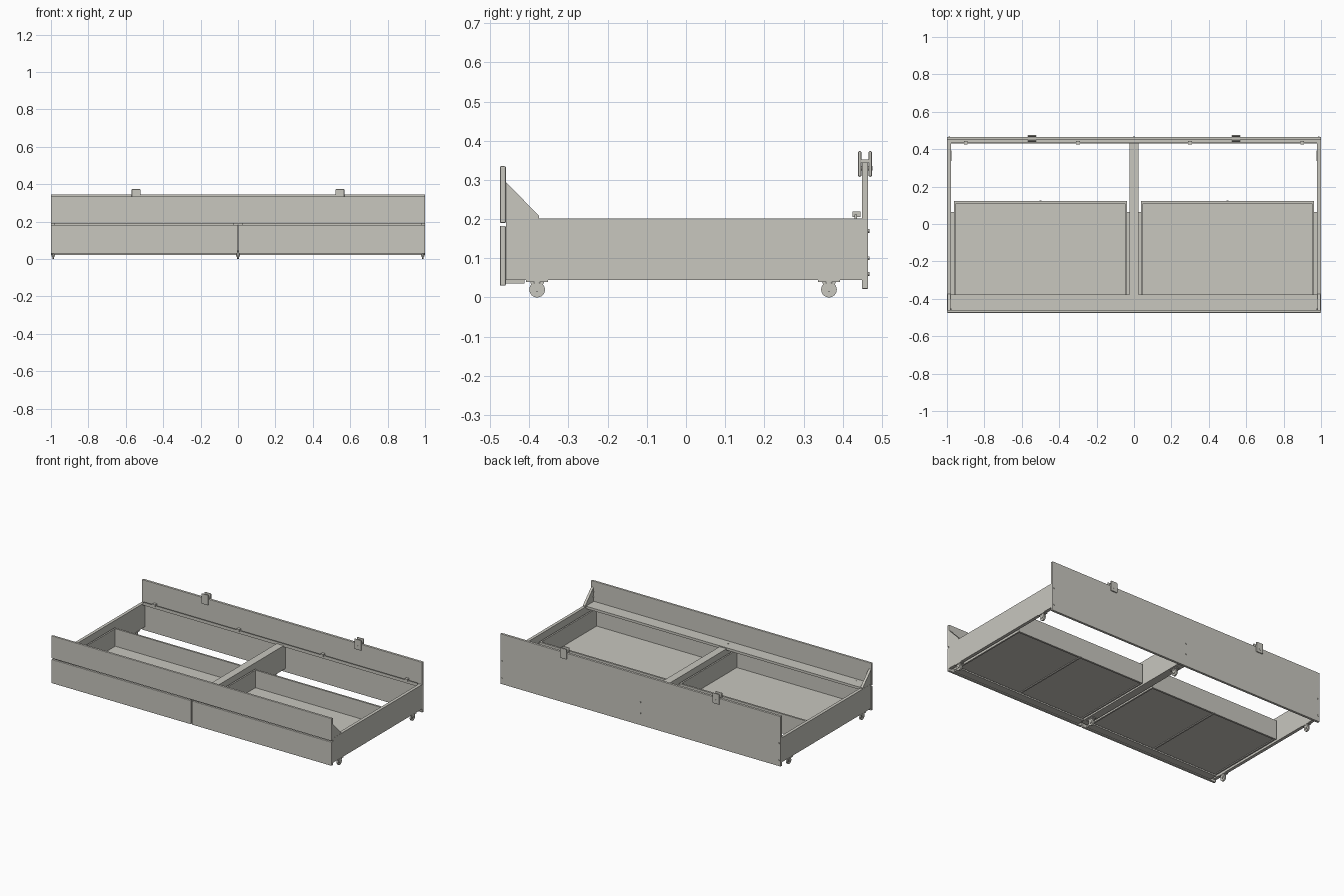
import bpy, bmesh, math
from mathutils import Matrix, Vector

cube = bpy.data.objects.get("Cube")
if cube:
    bpy.data.objects.remove(cube, do_unlink=True)

mat = bpy.data.materials.new("warm_grey")
mat.use_nodes = True
GREY = (0.58, 0.57, 0.52, 1)
mat.diffuse_color = GREY
mat.node_tree.nodes["Principled BSDF"].inputs["Base Color"].default_value = GREY


def finish(name, bm, bevel=0, smooth=False):
    bmesh.ops.recalc_face_normals(bm, faces=bm.faces[:])
    mesh = bpy.data.meshes.new(name)
    bm.to_mesh(mesh)
    bm.free()
    mesh.materials.append(mat)
    ob = bpy.data.objects.new(name, mesh)
    bpy.context.collection.objects.link(ob)
    if bevel:
        mod = ob.modifiers.new("soft_edges", "BEVEL")
        mod.width = bevel
        mod.segments = 2
    if smooth:
        bpy.ops.object.select_all(action="DESELECT")
        ob.select_set(True)
        bpy.context.view_layer.objects.active = ob
        bpy.ops.object.shade_smooth_by_angle()
    return ob


def box(name, x, y, z, bevel=0):
    """Box from (min, max) ranges on each axis."""
    bm = bmesh.new()
    bmesh.ops.create_cube(bm, size=1)
    for v in bm.verts:
        v.co = Vector(r[0] if c < 0 else r[1] for c, r in zip(v.co, (x, y, z)))
    return finish(name, bm, bevel)


def cylinder(name, centre, radius, depth, axis="X", sides=24):
    bm = bmesh.new()
    rot = Matrix.Rotation(math.pi / 2, 4, "Y" if axis == "X" else "X")
    if axis == "Z":
        rot = Matrix.Identity(4)
    bmesh.ops.create_cone(bm, cap_ends=True, segments=sides, radius1=radius,
                          radius2=radius, depth=depth,
                          matrix=Matrix.Translation(centre) @ rot)
    return finish(name, bm, smooth=True)


def prism(name, outline, x):
    """Extrude a (y, z) outline across an x range."""
    bm = bmesh.new()
    face = bm.faces.new([bm.verts.new((x[0], y, z)) for y, z in outline])
    out = bmesh.ops.extrude_face_region(bm, geom=[face])
    verts = [g for g in out["geom"] if isinstance(g, bmesh.types.BMVert)]
    bmesh.ops.translate(bm, vec=(x[1] - x[0], 0, 0), verts=verts)
    return finish(name, bm)


def side(s, a, b):
    return tuple(sorted((s * a, s * b)))


# Long panels, shelf and centre beam
box("back_panel", (-1, 1), (0.449, 0.465), (0.022, 0.345), 0.002)
box("front_upper_panel", (-1, 1), (-0.475, -0.46), (0.19, 0.335), 0.003)
box("front_shelf", (-0.979, 0.979), (-0.46, -0.378), (0.19, 0.206))
box("centre_beam", (-0.025, 0.025), (-0.45, 0.449), (0.045, 0.2))

# Ledge with upturned lip along the back panel
box("back_ledge", (-0.979, 0.979), (0.43, 0.449), (0.192, 0.2))
box("back_ledge_lip", (-0.979, 0.979), (0.43, 0.436), (0.2, 0.212))
for x in (-0.9, -0.3, 0.3, 0.9):
    box("ledge_clip", (x - 0.01, x + 0.01), (0.425, 0.445), (0.205, 0.22))


def caster(x, y):
    """Swivel caster with a twin-cheek fork and a hubbed wheel."""
    box("caster_plate", (x - 0.012, x + 0.012), (y - 0.028, y + 0.028), (0.04, 0.045))
    cylinder("caster_swivel", (x, y, 0.0385), 0.011, 0.005, "Z")
    cylinder("caster_wheel", (x, y, 0.02), 0.02, 0.01)
    cylinder("caster_hub", (x, y, 0.02), 0.006, 0.019)
    for s in (-1, 1):
        fork = [(y - 0.018, 0.04), (y + 0.018, 0.04), (y + 0.007, 0.014), (y - 0.007, 0.014)]
        prism("caster_fork", fork, side(s, 0.006, 0.008) if x == 0
              else (x + s * 0.007 - 0.001, x + s * 0.007 + 0.001))


for x in (-0.988, 0, 0.988):
    for y in (-0.38, 0.365):
        caster(x, y)

for s, label in ((-1, "right"), (1, "left")):
    # Side rail and triangular brace
    box(label + "_side_rail", side(s, 0.979, 0.999), (-0.46, 0.449), (0.045, 0.202))
    prism(label + "_brace", [(-0.46, 0.202), (-0.375, 0.202), (-0.375, 0.208), (-0.46, 0.295)],
          side(s, 0.982, 0.998))

    # Drawer box
    box(label + "_drawer_front", side(s, 0.003, 1), (-0.475, -0.46), (0.03, 0.183), 0.003)
    box(label + "_drawer_bottom", side(s, 0.045, 0.955), (-0.455, 0.112), (0.05, 0.057))
    box(label + "_drawer_back", side(s, 0.037, 0.963), (0.11, 0.122), (0.045, 0.17))
    box(label + "_drawer_inner_front", side(s, 0.045, 0.955), (-0.46, -0.45), (0.045, 0.17))
    for a, b in ((0.037, 0.047), (0.953, 0.963)):
        box(label + "_drawer_side", side(s, a, b), (-0.46, 0.11), (0.045, 0.17))
    for a, b in ((0.025, 0.037), (0.963, 0.979)):
        box(label + "_drawer_runner", side(s, a, b), (-0.45, 0.065), (0.09, 0.11))
    box(label + "_drawer_bottom_batten", side(s, 0.495, 0.505), (-0.455, 0.125), (0.045, 0.05))
    box(label + "_drawer_pull", side(s, 0.03, 0.96), (-0.46, -0.412), (0.036, 0.045))

    # Hook clamp straddling the back panel
    x = s * 0.545
    for y0, y1 in ((0.439, 0.448), (0.466, 0.475)):
        box(label + "_clamp_cheek", (x - 0.024, x + 0.024), (y0, y1), (0.308, 0.374), 0.004)
    box(label + "_clamp_bridge", (x - 0.022, x + 0.022), (0.445, 0.469), (0.344, 0.352))
    cylinder(label + "_clamp_screw", (x, 0.457, 0.33), 0.006, 0.037, "Y")

    # Screw heads
    for z in (0.06, 0.17):
        cylinder("back_screw", (s * 0.988, 0.466, z), 0.005, 0.004, "Y", 12)
    for z in (0.235, 0.27):
        cylinder("brace_screw", (s * 0.98, -0.457, z), 0.004, 0.006, "X", 12)
    cylinder("shelf_screw", (s * 0.905, -0.443, 0.206), 0.005, 0.004, "Z", 12)

for z in (0.1, 0.17):
    cylinder("centre_back_screw", (0, 0.466, z), 0.005, 0.004, "Y", 12)
for y in (-0.43, -0.4):
    cylinder("centre_shelf_screw", (0, y, 0.206), 0.004, 0.004, "Z", 12)
